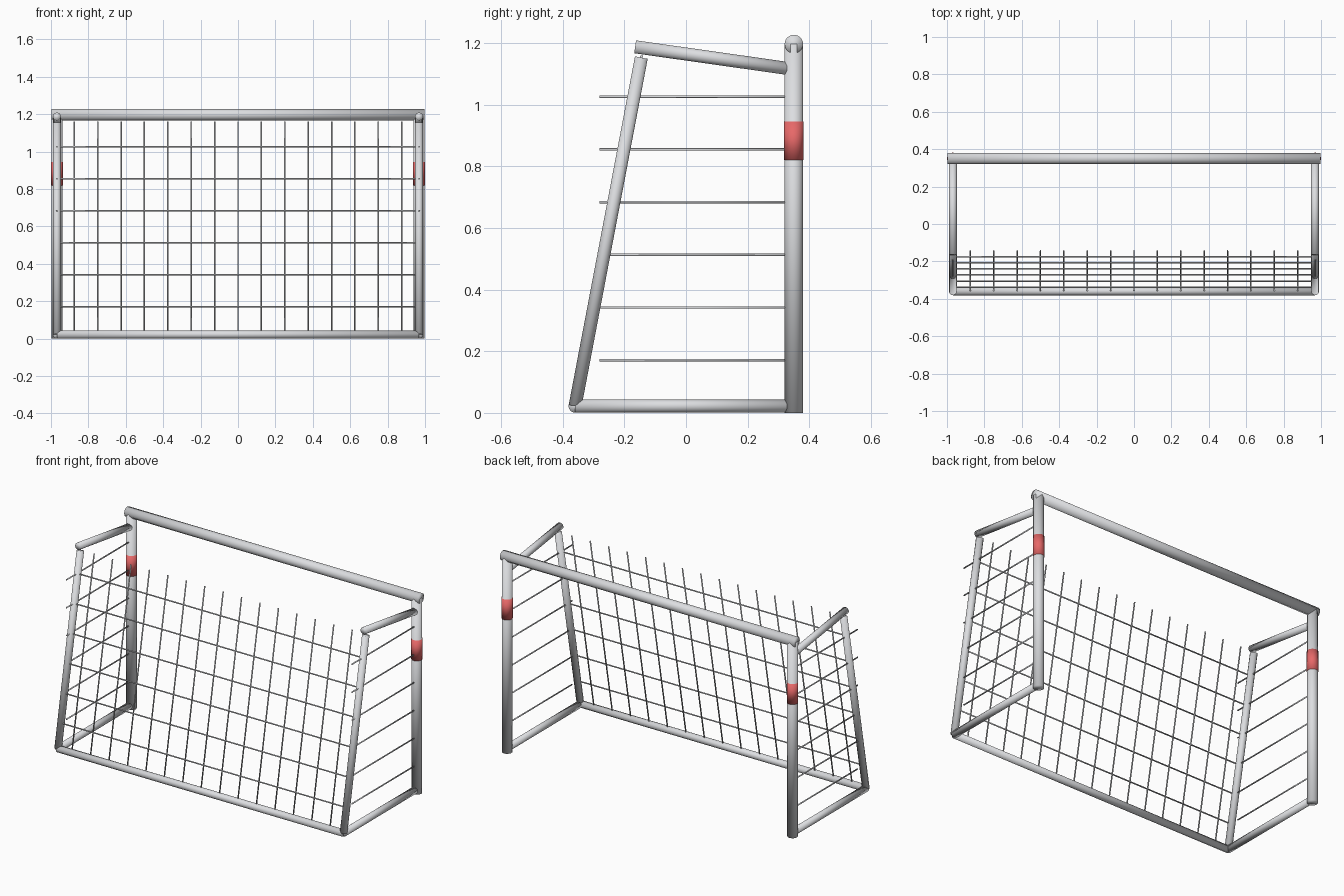
import bpy
from mathutils import Vector

cube = bpy.data.objects.get("Cube")
if cube:
    bpy.data.objects.remove(cube, do_unlink=True)


def material(name, color):
    m = bpy.data.materials.new(name)
    m.use_nodes = True
    m.diffuse_color = color
    m.node_tree.nodes["Principled BSDF"].inputs["Base Color"].default_value = color
    return m


STEEL = material("light grey", (0.72, 0.73, 0.75, 1))
RED = material("red band", (0.8, 0.14, 0.14, 1))


def tube(name, start, end, radius, mat=STEEL, sides=24):
    """Capped round tube between two points, shaded softly over its ends."""
    a, b = Vector(start), Vector(end)
    axis = b - a
    bpy.ops.mesh.primitive_cylinder_add(
        vertices=sides, radius=radius, depth=axis.length, location=(a + b) / 2,
        rotation=axis.to_track_quat('Z', 'Y').to_euler())
    obj = bpy.context.object
    obj.name = name
    obj.data.materials.append(mat)
    bpy.ops.object.shade_smooth()


def cord(name, start, end):
    """Thin net cord."""
    tube(name, start, end, 0.004, sides=8)


POST_X, POST_Y, TOP = 0.968, 0.35, 1.197
POST_R, FRAME_R = 0.03, 0.021
FOOT_Y, FOOT_Z = -0.36, 0.022
HEAD_Y, HEAD_Z = -0.145, 1.153
ROW_STEP = 0.171


def slope_y(z):
    """Depth of the leaning net plane at a given height."""
    return FOOT_Y + (HEAD_Y - FOOT_Y) * (z - FOOT_Z) / (HEAD_Z - FOOT_Z)


rows = [ROW_STEP * (i + 1) for i in range(6)]

# Crossbar and floor bar
tube("crossbar", (-0.996, POST_Y, TOP), (0.996, POST_Y, TOP), POST_R)
tube("floor_bar", (-POST_X, FOOT_Y, FOOT_Z), (POST_X, FOOT_Y, FOOT_Z), FRAME_R)

# Side frames, with a painted band and side net cords
for side, sx in (("left", 1), ("right", -1)):
    x = sx * POST_X
    tube(side + "_post", (x, POST_Y, 0), (x, POST_Y, TOP), POST_R)
    tube(side + "_post_band", (x, POST_Y, 0.82), (x, POST_Y, 0.945), POST_R + 0.0015, RED)
    tube(side + "_floor_rail", (x, POST_Y, FOOT_Z), (x, FOOT_Y, FOOT_Z), FRAME_R)
    tube(side + "_leaning_leg", (x, FOOT_Y, FOOT_Z), (x, HEAD_Y, HEAD_Z), FRAME_R)
    tube(side + "_top_arm", (x, POST_Y, 1.115), (x, -0.165, 1.188), FRAME_R)
    for i, z in enumerate(rows):
        cord(f"{side}_net_cord_{i + 1}", (x, POST_Y, z), (x, -0.28, z))

# Main net: level cords just outside the leaning cords
for i, z in enumerate(rows):
    y = slope_y(z) - 0.006
    cord(f"net_row_{i + 1}", (-POST_X, y, z), (POST_X, y, z))
for i in range(15):
    x = (i - 7) * 0.125
    cord(f"net_column_{i + 1}", (x, FOOT_Y, FOOT_Z), (x, slope_y(1.16), 1.16))
